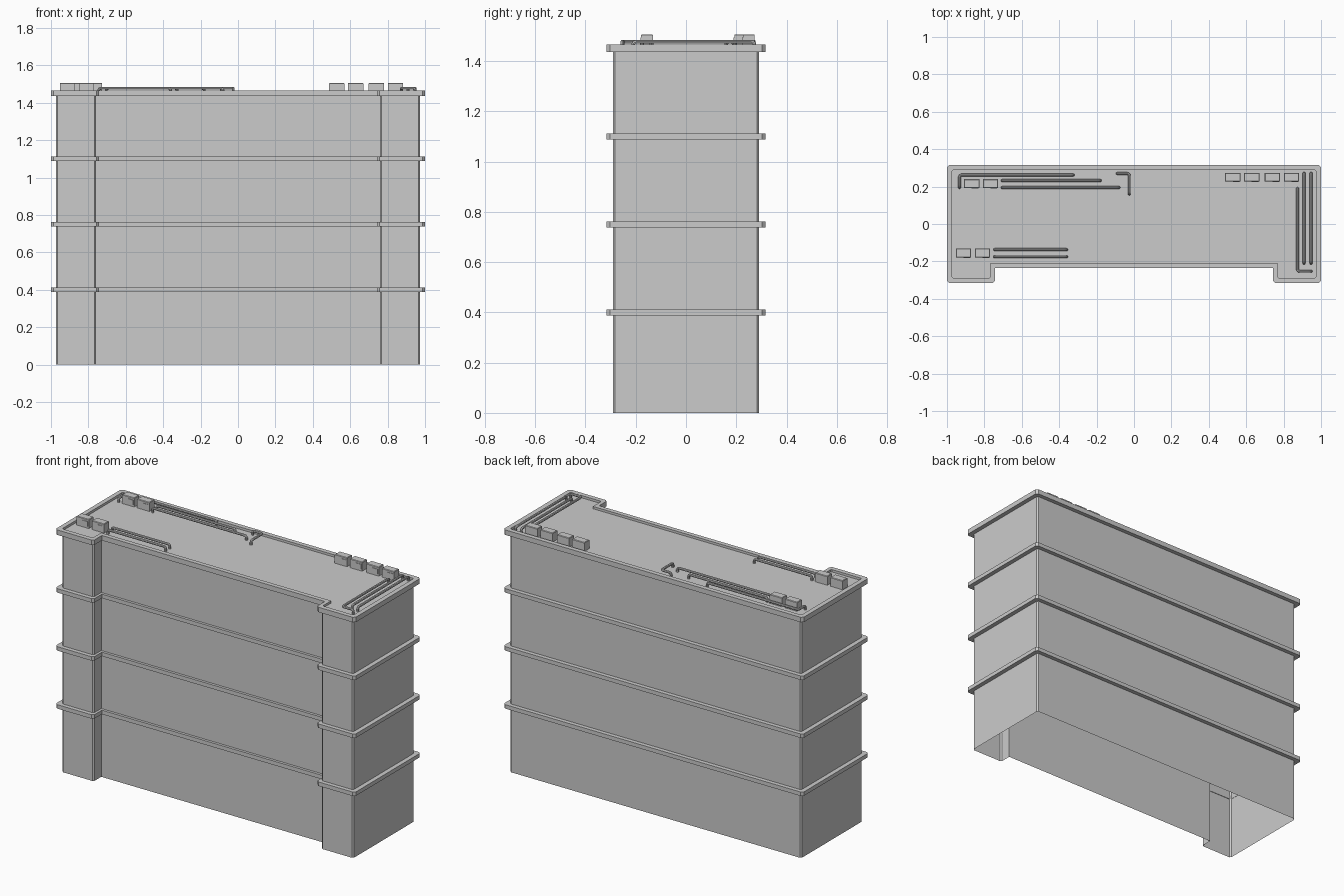
import bpy, bmesh
from mathutils import Vector

if "Cube" in bpy.data.objects:
    bpy.data.objects.remove(bpy.data.objects["Cube"])


def outline(x, y, nx, ny, c):
    """Counter-clockwise footprint with a front recess and chamfered convex corners."""
    half = [(nx, ny), (nx, -y + c), (nx + c, -y), (x - c, -y),
            (x, -y + c), (x, y - c), (x - c, y)]
    return half + [(-px, py) for px, py in reversed(half)]


def finish(name, bm):
    bmesh.ops.recalc_face_normals(bm, faces=bm.faces)
    mesh = bpy.data.meshes.new(name)
    bm.to_mesh(mesh)
    bm.free()
    ob = bpy.data.objects.new(name, mesh)
    bpy.context.collection.objects.link(ob)
    return ob


def loop(bm, pts, z):
    return [bm.verts.new((px, py, z)) for px, py in pts]


def bridge(bm, a, b):
    n = len(a)
    return [bm.faces.new((a[i], a[(i + 1) % n], b[(i + 1) % n], b[i])) for i in range(n)]


WALL = outline(0.973, 0.291, 0.759, -0.219, 0.009)
OUTER = outline(1.0, 0.316, 0.744, -0.235, 0.013)
INNER = outline(0.972, 0.288, 0.767, -0.208, 0.006)
ROOF_Z = 1.452

# Wall shell, open underneath, closed by the roof deck
bm = bmesh.new()
low, high = loop(bm, WALL, 0), loop(bm, WALL, ROOF_Z)
front = bridge(bm, low, high)[-1]
bm.faces.new(high)
geom = [front] + list(front.edges) + list(front.verts)
bmesh.ops.bisect_plane(bm, geom=geom, plane_co=(0, 0, 0.33), plane_no=(0, 0, 1))
lower = [f for f in bm.faces
         if abs(f.calc_center_median().y + 0.219) < 0.001 and f.calc_center_median().z < 0.3]
bmesh.ops.delete(bm, geom=lower, context='FACES_ONLY')
finish("wall_shell", bm)

# Ground floor front panel between the two projecting wings
bm = bmesh.new()
bm.faces.new([bm.verts.new((x, -0.219, z))
              for x, z in ((-0.759, 0), (0.759, 0), (0.759, 0.33), (-0.759, 0.33))])
panel = finish("ground_floor_front", bm)
if panel.data.polygons[0].normal.y > 0:
    panel.data.flip_normals()


# Floor ledges and roof parapet: closed rings around the walls
def ring(name, z0, z1):
    bm = bmesh.new()
    loops = [loop(bm, OUTER, z0), loop(bm, OUTER, z1), loop(bm, INNER, z1), loop(bm, INNER, z0)]
    for i in range(4):
        bridge(bm, loops[i], loops[(i + 1) % 4])
    finish(name, bm)


for i, z in enumerate((0.40, 0.75, 1.10)):
    ring(f"floor_ledge_{i + 1}", z - 0.012, z + 0.012)
ring("roof_parapet", 1.436, 1.466)


# Rooftop air units: bevelled box with a small front grille
def box(bm, centre, size):
    verts = bmesh.ops.create_cube(bm, size=1)["verts"]
    bmesh.ops.scale(bm, vec=size, verts=verts)
    bmesh.ops.translate(bm, vec=centre, verts=verts)


def air_unit(name, x, y):
    top = 1.506
    bm = bmesh.new()
    box(bm, (x, y, (ROOF_Z + top) / 2), (0.082, 0.047, top - ROOF_Z))
    bmesh.ops.bevel(bm, geom=[e for e in bm.edges if all(v.co.z > 1.5 for v in e.verts)],
                    offset=0.003, segments=1, affect='EDGES')
    box(bm, (x + 0.018, y - 0.024, 1.478), (0.035, 0.005, 0.03))
    finish(name, bm)


units = [(-0.868, 0.216), (-0.767, 0.216), (-0.912, -0.155), (-0.81, -0.155),
         (0.528, 0.25), (0.629, 0.25), (0.74, 0.25), (0.842, 0.25)]
for i, (x, y) in enumerate(units):
    air_unit(f"air_unit_{i + 1}", x, y)


# Rooftop pipes: swept tubes with rounded elbows, both ends turned down into the deck
def pipe(name, path, z=1.477, r=0.0075, bend=0.014):
    pts = [Vector((*p, z)) for p in path]
    ends = [Vector((*path[k], ROOF_Z - 0.005)) for k in (0, -1)]
    pts = [ends[0]] + pts + [ends[1]]
    smooth = [pts[0]]
    for a, b, c in zip(pts, pts[1:], pts[2:]):
        p, q = b + (a - b).normalized() * bend, b + (c - b).normalized() * bend
        for k in range(5):
            t = k / 4
            smooth.append(p * (1 - t) ** 2 + b * 2 * t * (1 - t) + q * t * t)
    smooth.append(pts[-1])
    curve = bpy.data.curves.new(name, 'CURVE')
    curve.dimensions = '3D'
    curve.bevel_depth = r
    curve.bevel_resolution = 2
    curve.use_fill_caps = True
    spline = curve.splines.new('POLY')
    spline.points.add(len(smooth) - 1)
    for sp, co in zip(spline.points, smooth):
        sp.co = (*co, 1)
    ob = bpy.data.objects.new(name, curve)
    bpy.context.collection.objects.link(ob)
    bpy.ops.object.select_all(action='DESELECT')
    ob.select_set(True)
    bpy.context.view_layer.objects.active = ob
    bpy.ops.object.convert(target='MESH')
    bpy.ops.object.shade_smooth_by_angle()


paths = [
    [(-0.933, 0.195), (-0.933, 0.262), (-0.325, 0.262)],
    [(-0.705, 0.232), (-0.18, 0.232)],
    [(-0.705, 0.195), (-0.08, 0.195)],
    [(-0.09, 0.27), (-0.025, 0.27), (-0.025, 0.16)],
    [(-0.745, -0.137), (-0.36, -0.137)],
    [(-0.745, -0.175), (-0.36, -0.175)],
    [(0.909, 0.272), (0.909, -0.21)],
    [(0.947, 0.272), (0.947, -0.21)],
    [(0.874, 0.19), (0.874, -0.253), (0.947, -0.253)],
]
for i, path in enumerate(paths):
    pipe(f"roof_pipe_{i + 1}", path)
